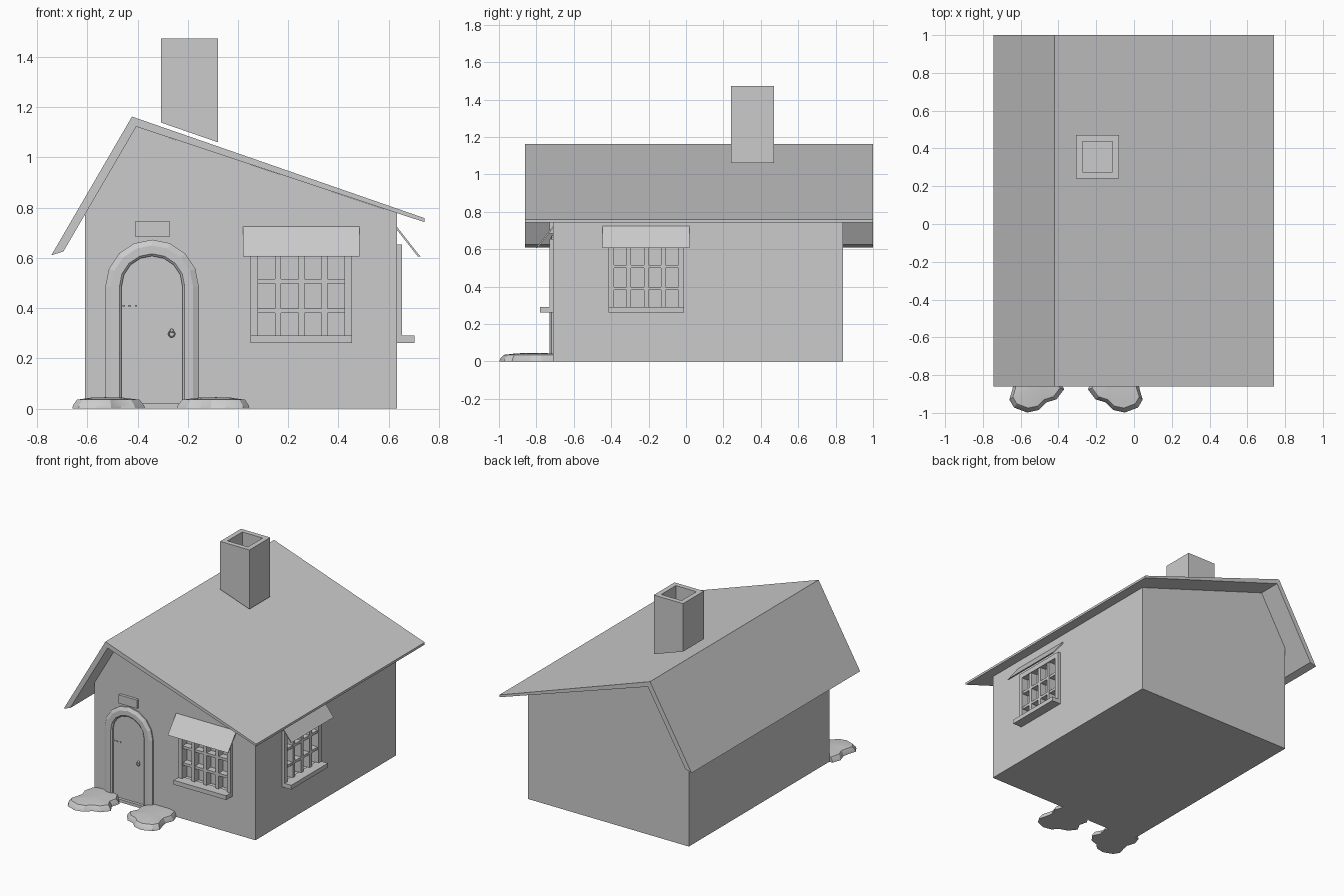
import bpy, bmesh, math

if "Cube" in bpy.data.objects:
    bpy.data.objects.remove(bpy.data.objects["Cube"])

WALL = -0.71   # front wall plane


def make(name, verts, faces, smooth=False):
    me = bpy.data.meshes.new(name)
    me.from_pydata(verts, [], faces)
    bm = bmesh.new()
    bm.from_mesh(me)
    bmesh.ops.recalc_face_normals(bm, faces=bm.faces)
    bm.to_mesh(me)
    bm.free()
    ob = bpy.data.objects.new(name, me)
    bpy.context.collection.objects.link(ob)
    for p in me.polygons:
        p.use_smooth = smooth
    return ob


def prism(name, pts, y0, y1):
    """Extrude an x-z outline along y."""
    n = len(pts)
    verts = [(x, y, z) for y in (y0, y1) for x, z in pts]
    faces = [tuple(range(n)), tuple(range(n, 2 * n))]
    faces += [(i, (i + 1) % n, n + (i + 1) % n, n + i) for i in range(n)]
    return make(name, verts, faces)


def box(name, x0, x1, y0, y1, z0, z1):
    return prism(name, [(x0, z0), (x1, z0), (x1, z1), (x0, z1)], y0, y1)


def place(ob, loc, turn):
    ob.location = loc
    ob.rotation_euler = (0, 0, turn)
    return ob


# House body and asymmetric roof
body = prism("house_body", [(-0.61, 0), (0.632, 0), (0.632, 0.778),
                            (-0.405, 1.122), (-0.61, 0.771)], WALL, 0.84)
prism("roof", [(-0.743, 0.61), (-0.422, 1.162), (0.742, 0.758), (0.742, 0.742),
               (-0.405, 1.122), (-0.695, 0.625)], -0.86, 1.0)

# Chimney: hollow top, sloping foot
cx0, cx1, cy0, cy1, top, rim = -0.306, -0.08, 0.24, 0.47, 1.473, 0.034
outer = [(cx0, cy0), (cx1, cy0), (cx1, cy1), (cx0, cy1)]
inner = [(cx0 + rim, cy0 + rim), (cx1 - rim, cy0 + rim),
         (cx1 - rim, cy1 - rim), (cx0 + rim, cy1 - rim)]
foot = lambda x: 1.138 - (x - cx0) * 0.345
cv = [(x, y, foot(x)) for x, y in outer] + [(x, y, top) for x, y in outer]
cv += [(x, y, top) for x, y in inner] + [(x, y, 1.2) for x, y in inner]
cf = [(0, 1, 2, 3), (12, 13, 14, 15)]
for k in (0, 4, 8):
    cf += [(k + i, k + (i + 1) % 4, k + 4 + (i + 1) % 4, k + 4 + i) for i in range(4)]
make("chimney", cv, cf)


# Windows, built facing -y around the wall plane, then placed
def window(tag, loc, turn):
    hw, stile, bar = 0.2025, 0.03, 0.024
    z0, z1 = 0.26, 0.653
    parts = []
    cutter = box(tag + "_recess_cutter", -0.174, 0.174, -0.05, 0.035, 0.285, 0.62)
    cutter.hide_render = True
    cutter.display_type = 'WIRE'
    mod = body.modifiers.new(tag + "_recess", 'BOOLEAN')
    mod.operation, mod.object, mod.solver = 'DIFFERENCE', cutter, 'EXACT'
    parts.append(cutter)
    for side, s in (("left", -1), ("right", 1)):
        a, b = sorted((s * hw, s * (hw - stile)))
        parts.append(box(f"{tag}_{side}_stile", a, b, -0.02, 0.005, 0.29, z1))
    parts.append(box(tag + "_head", -hw + stile, hw - stile, -0.02, 0.005, 0.618, z1))
    parts.append(box(tag + "_sill", -hw, hw, -0.07, 0.005, z0, 0.29))
    pitch = (2 * (hw - stile) + bar) / 4
    for i in (-1, 0, 1):
        parts.append(box(f"{tag}_upright_bar", i * pitch - bar / 2, i * pitch + bar / 2,
                         -0.014, 0.036, 0.288, 0.62))
    for z in (0.39, 0.507):
        parts.append(box(f"{tag}_cross_bar", -0.174, 0.174, -0.012, 0.036,
                         z - 0.009, z + 0.009))
    # sloping awning slab
    w, section = 0.2325, [(0, 0.724), (-0.088, 0.612), (-0.094, 0.606), (-0.084, 0.605),
                          (0, 0.712)]
    n = len(section)
    v = [(x, y, z) for x in (-w, w) for y, z in section]
    f = [tuple(range(n)), tuple(range(n, 2 * n))]
    f += [(i, (i + 1) % n, n + (i + 1) % n, n + i) for i in range(n)]
    parts.append(make(tag + "_awning", v, f))
    for p in parts:
        place(p, loc, turn)


window("front_window", (0.252, WALL, 0), 0)
window("side_window", (0.632, -0.213, 0), math.pi / 2)

# Arched door with moulded frame
DX, SPRING, SEG = -0.342, 0.486, 8


def arch(r):
    pts = [(DX + r, 0)]
    for i in range(SEG + 1):
        a = math.pi * i / SEG
        pts.append((DX + r * math.cos(a), SPRING + r * math.sin(a)))
    return pts + [(DX - r, 0)]


section = [(0.121, WALL + 0.005), (0.121, WALL - 0.012), (0.13, WALL - 0.02),
           (0.163, WALL - 0.02), (0.186, WALL - 0.008), (0.186, WALL + 0.005)]
rows = [[(x, y, z) for x, z in arch(r)] for r, y in section]
m, k = len(rows[0]), len(rows)
faces = [(j * m + i, j * m + i + 1, (j + 1) % k * m + i + 1, (j + 1) % k * m + i)
         for j in range(k) for i in range(m - 1)]
faces += [tuple(j * m for j in range(k)), tuple(j * m + m - 1 for j in range(k))]
make("door_frame", sum(rows, []), faces)
prism("door", arch(0.122), WALL - 0.004, WALL + 0.005)
box("doorstep", DX - 0.12, DX + 0.12, WALL - 0.025, WALL, 0, 0.02)
box("door_plaque", -0.41, -0.27, WALL - 0.02, WALL + 0.005, 0.685, 0.745)

# Door ring handle and small hinge pieces
bpy.ops.mesh.primitive_torus_add(location=(-0.264, WALL - 0.014, 0.297), major_radius=0.012,
                                 minor_radius=0.0025, major_segments=16, minor_segments=6,
                                 rotation=(math.pi / 2, 0, 0))
bpy.context.object.name = "door_ring"
bpy.ops.mesh.primitive_uv_sphere_add(location=(-0.264, WALL - 0.01, 0.31), radius=0.008,
                                     segments=10, ring_count=6)
bpy.context.object.name = "door_ring_mount"
for x0, x1 in ((-0.46, -0.45), (-0.438, -0.426), (-0.41, -0.402)):
    box("door_hinge", x0, x1, WALL - 0.01, WALL, 0.406, 0.412)

# Low ground mounds either side of the door, mirrored about the path
outline = [(-0.635, -0.71), (-0.655, -0.77), (-0.635, -0.83), (-0.645, -0.88),
           (-0.66, -0.93), (-0.635, -0.972), (-0.565, -0.998), (-0.505, -0.985),
           (-0.465, -0.945), (-0.41, -0.928), (-0.37, -0.875), (-0.4, -0.82),
           (-0.385, -0.76), (-0.42, -0.71)]


def mound(name, mirror):
    pts = [(-0.614 - x if mirror else x, y) for x, y in outline]
    n = len(pts)
    mx = sum(p[0] for p in pts) / n
    my = -0.83
    v = []
    for s, z in ((1, 0), (0.97, 0.014), (0.86, 0.035), (0.45, 0.043)):
        v += [(mx + (x - mx) * s, my + (y - my) * s if y < WALL - 0.001 else y, z)
              for x, y in pts]
    v.append((mx, my, 0.045))
    f = [tuple(range(n))]
    for j in range(3):
        f += [(j * n + i, j * n + (i + 1) % n, (j + 1) * n + (i + 1) % n, (j + 1) * n + i)
              for i in range(n)]
    f += [(3 * n + i, 3 * n + (i + 1) % n, 4 * n) for i in range(n)]
    ob = make(name, v, f)
    bpy.ops.object.select_all(action='DESELECT')
    ob.select_set(True)
    bpy.context.view_layer.objects.active = ob
    bpy.ops.object.shade_smooth_by_angle(angle=math.radians(25))


mound("left_mound", False)
mound("right_mound", True)
